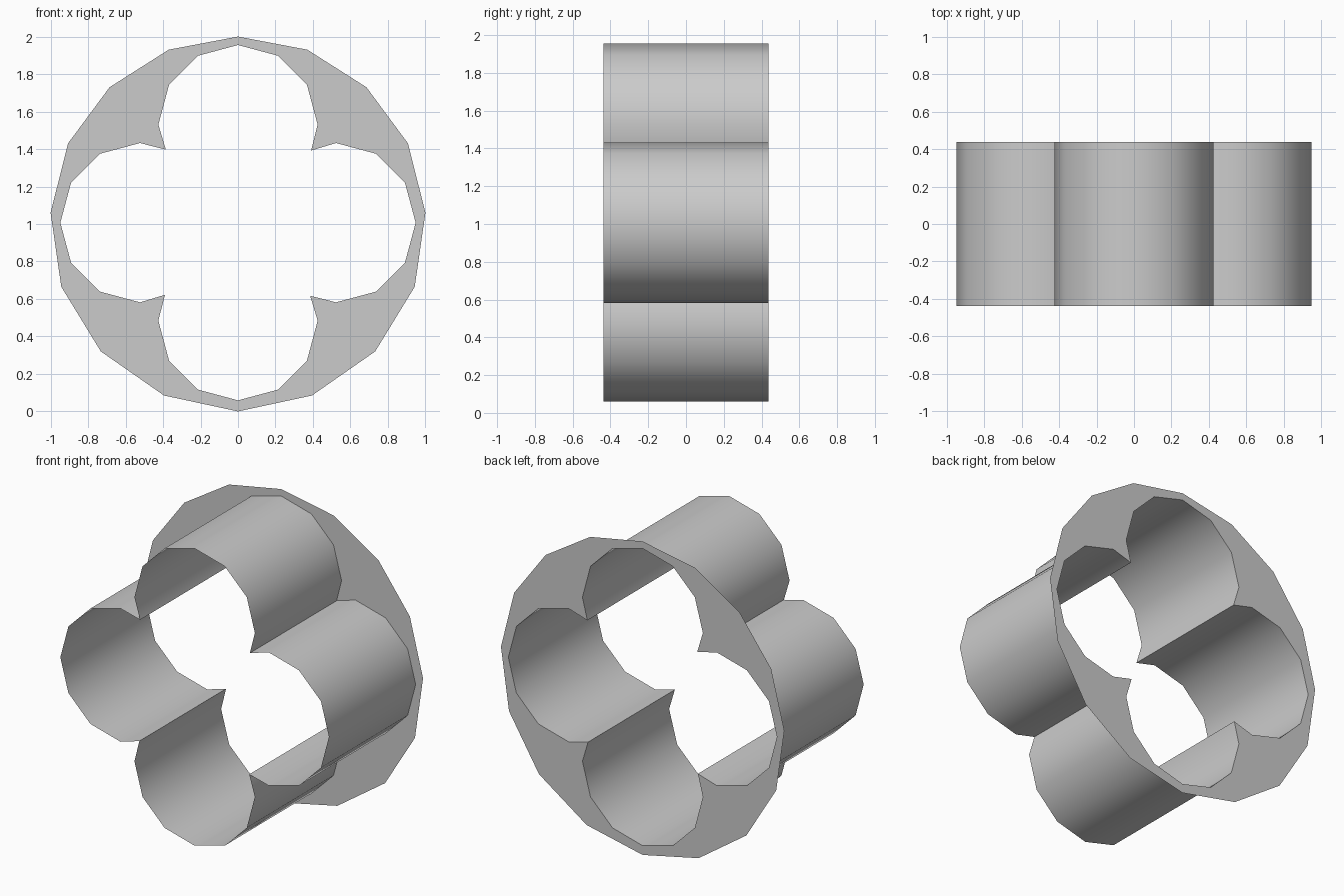
import bpy, bmesh, math

if "Cube" in bpy.data.objects:
    bpy.data.objects.remove(bpy.data.objects["Cube"])

BACK, FRONT = 0.437, -0.437
CZ = 1.007      # height of the tube axis


def lobed_outline():
    """Four twelve-sided lobes meeting in sharp inner cusps, as (x, z)."""
    pts = []
    for k in range(4):
        a = k * math.pi / 2
        lobe = [(0.39, 0.385)]
        for i in range(7):
            t = i * math.pi / 6
            lobe.append((0.425 * math.cos(t), 0.523 + 0.425 * math.sin(t)))
        pts += [(x * math.cos(a) - z * math.sin(a),
                 CZ + x * math.sin(a) + z * math.cos(a)) for x, z in lobe]
    return pts


def finish(bm, name):
    me = bpy.data.meshes.new(name)
    bm.to_mesh(me)
    bm.free()
    ob = bpy.data.objects.new(name, me)
    bpy.context.collection.objects.link(ob)
    return ob


def add_loop(bm, pts, y):
    vs = [bm.verts.new((x, y, z)) for x, z in pts]
    return vs, [bm.edges.new((v, vs[(i + 1) % len(vs)])) for i, v in enumerate(vs)]


lobes = lobed_outline()

# Open four-lobed tube, smooth with sharp cusps
bm = bmesh.new()
a, _ = add_loop(bm, lobes, FRONT)
b, _ = add_loop(bm, lobes, BACK)
n = len(lobes)
for i in range(n):
    j = (i + 1) % n
    bm.faces.new((a[i], a[j], b[j], b[i]))
tube = finish(bm, "lobed_tube")
bpy.context.view_layer.objects.active = tube
tube.select_set(True)
bpy.ops.object.shade_smooth_by_angle(angle=math.radians(40))

# Flat sixteen-sided plate at the back, cut out by the lobes
half = [(0, 2), (0.37, 1.93), (0.685, 1.73), (0.907, 1.43), (1, 1.06),
        (0.943, 0.665), (0.732, 0.32), (0.395, 0.085), (0, 0)]
rim = half + [(-x, z) for x, z in half[-2:0:-1]]
bm = bmesh.new()
edges = add_loop(bm, rim, BACK)[1] + add_loop(bm, lobes, BACK)[1]
bmesh.ops.triangle_fill(bm, use_beauty=True, edges=edges, normal=(0, 1, 0))
for f in bm.faces:
    f.normal_update()
    if f.normal.y < 0:
        f.normal_flip()
finish(bm, "back_plate")
